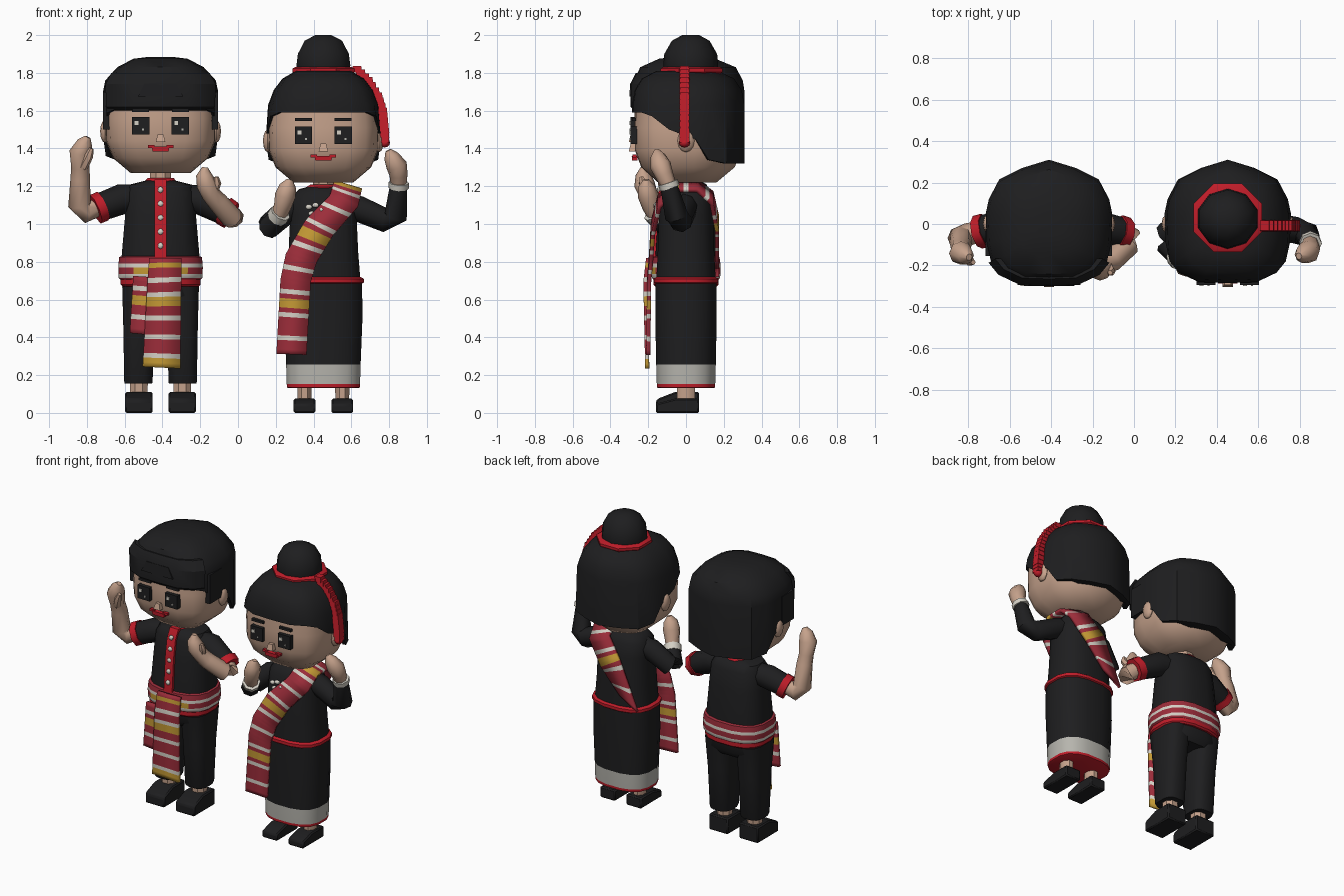
import bpy, bmesh, math
from mathutils import Vector

cube = bpy.data.objects.get("Cube")
if cube:
    bpy.data.objects.remove(cube)

COLORS = {
    "black": (0.013, 0.013, 0.014), "skin": (0.56, 0.36, 0.26), "red": (0.52, 0.012, 0.022),
    "crimson": (0.33, 0.026, 0.042), "white": (0.66, 0.63, 0.56), "gold": (0.55, 0.32, 0.035),
    "silver": (0.47, 0.46, 0.42),
}
MATS = {}
for key, rgb in COLORS.items():
    m = bpy.data.materials.new(key)
    m.use_nodes = True
    m.diffuse_color = (*rgb, 1)
    m.node_tree.nodes["Principled BSDF"].inputs["Base Color"].default_value = (*rgb, 1)
    MATS[key] = m
ORDER = list(COLORS)
MX, FX = -0.41, 0.452      # centre lines of the man and the woman


def finish(name, bm, angle=40, recalc=True):
    if recalc:
        bmesh.ops.recalc_face_normals(bm, faces=bm.faces)
    me = bpy.data.meshes.new(name)
    bm.to_mesh(me)
    bm.free()
    ob = bpy.data.objects.new(name, me)
    bpy.context.collection.objects.link(ob)
    used = sorted({p.material_index for p in me.polygons})
    for i in used:
        me.materials.append(MATS[ORDER[i]])
    for p in me.polygons:
        p.material_index = used.index(p.material_index)
    bpy.ops.object.select_all(action="DESELECT")
    ob.select_set(True)
    bpy.context.view_layer.objects.active = ob
    bpy.ops.object.shade_smooth_by_angle(angle=math.radians(angle))
    return ob


def loft(name, rings, mats, angle=40, rule=None):
    """Skin rings of points; mats is one colour or one per band."""
    if isinstance(mats, str):
        mats = [mats] * (len(rings) - 1)
    bm = bmesh.new()
    vs = [[bm.verts.new(p) for p in r] for r in rings]
    n = len(rings[0])
    for k, mat in enumerate(mats):
        for i in range(n):
            j = (i + 1) % n
            f = bm.faces.new((vs[k][i], vs[k][j], vs[k + 1][j], vs[k + 1][i]))
            f.material_index = ORDER.index((rule and rule(k, f)) or mat)
    bm.faces.new(vs[0][::-1]).material_index = ORDER.index(mats[0])
    bm.faces.new(vs[-1]).material_index = ORDER.index(mats[-1])
    return finish(name, bm, angle)


def body(name, cx, levels, mats, n=16, power=2.6, cy=0.0, **kw):
    """Upright part from (z, x radius, y radius) levels."""
    def ring(z, rx, ry):
        pts = []
        for i in range(n):
            a = math.tau * (i + 0.5) / n
            c, s = math.cos(a), math.sin(a)
            pts.append((cx + rx * math.copysign(abs(c) ** (2 / power), c),
                        cy + ry * math.copysign(abs(s) ** (2 / power), s), z))
        return pts
    return loft(name, [ring(*l) for l in levels], mats, **kw)


def limb(name, path, radii, mats, n=8):
    """Tapered tube through a path."""
    pts = [Vector(p) for p in path]
    rings = []
    for i, p in enumerate(pts):
        t = (pts[min(i + 1, len(pts) - 1)] - pts[max(i - 1, 0)]).normalized()
        u = t.cross(Vector((0, 1, 0.2))).normalized()
        w = t.cross(u)
        rings.append([p + radii[i] * (u * math.cos(math.tau * k / n) + w * math.sin(math.tau * k / n))
                      for k in range(n)])
    return loft(name, rings, mats, 50)


def box(name, c, size, mat, taper=1.0):
    x, y, z = c
    a, b, h = (s / 2 for s in size)
    sq = ((-a, -b), (a, -b), (a, b), (-a, b))
    return loft(name, [[(x + p * k, y + q * k, z + d) for p, q in sq]
                       for k, d in ((1, -h), (taper, h))], mat, 30)


def ball(name, c, size, mat, seg=8):
    bm = bmesh.new()
    bmesh.ops.create_uvsphere(bm, u_segments=seg, v_segments=6, radius=1)
    for v in bm.verts:
        v.co = Vector(c) + Vector([a * b for a, b in zip(v.co, size)])
    for f in bm.faces:
        f.material_index = ORDER.index(mat)
    return finish(name, bm, 60)


STRIPE = {"C": "crimson", "W": "white", "Y": "gold"}


def ribbon(name, pts, pattern, step=0.025):
    """Cloth band through (x, y, z, half width x, half width z), striped across."""
    rows, chars = [], 0
    for a, b in zip(pts, pts[1:]):
        n = max(1, round((Vector(b[:3]) - Vector(a[:3])).length / step))
        rows += [[p + (q - p) * i / n for p, q in zip(a, b)] for i in range(n)]
    rows.append(pts[-1])
    bm = bmesh.new()
    vs = [[bm.verts.new((x + s * hx, y, z + s * hz)) for s in (-1, 1)] for x, y, z, hx, hz in rows]
    for i in range(len(vs) - 1):
        f = bm.faces.new((vs[i][0], vs[i][1], vs[i + 1][1], vs[i + 1][0]))
        f.material_index = ORDER.index(STRIPE[pattern[i % len(pattern)]])
    ob = finish(name, bm)
    mod = ob.modifiers.new("thickness", "SOLIDIFY")
    mod.thickness, mod.offset = 0.022, 0


# Half outline of the head seen from above, back to front, with hairline heights
HALF = [(0, .31, 1.34), (.13, .27, 1.34), (.24, .215, 1.34), (.29, .12, 1.36), (.305, .05, 1.47),
        (.3, -.09, 1.52), (.28, -.18, 1.59), (.235, -.235, 1.61), (.14, -.28, 1.61), (0, -.285, 1.61)]
OUTLINE = HALF + [(-x, y, z) for x, y, z in HALF[-2:0:-1]]


def head(who, cx, dz, crown):
    def ring(z, sx, sy):
        return [(cx + x * sx, y * sy, (h + dz * .4) if z is None else z) for x, y, h in OUTLINE]
    loft(who + "_head", [ring(z + dz, s, s) for z, s in
                         ((1.27, .52), (1.35, .83), (1.44, .95), (1.56, .96), (1.7, .93))], "skin", 50)
    loft(who + "_hair", [ring(None, .93, .93), ring(None, 1, 1)] + [ring(*l) for l in crown], "black", 35)
    # Face
    for s in (-1, 1):
        ex, ez = cx + s * .105, 1.52 + dz
        ball(who + "_ear", (cx + s * .295, .0, 1.49 + dz), (.025, .045, .06), "skin")
        box(who + "_eye", (ex, -.277, ez), (.092, .036, .092), "black")
        box(who + "_eye_glint", (ex - .022, -.297, ez + .014), (.02, .006, .02), "white")
        box(who + "_eye_glint_small", (ex + .012, -.297, ez - .02), (.01, .006, .01), "silver")
        box(who + "_eyebrow", (ex, -.275, 1.602 + dz), (.09, .02, .016), "black")
        box(who + "_lip_corner", (cx + s * .05, -.272, 1.411 + dz), (.035, .02, .016), "red")
    box(who + "_nose", (cx, -.278, 1.455 + dz), (.05, .05, .04), "skin", .6)
    box(who + "_lips", (cx, -.272, 1.398 + dz), (.085, .028, .026), "red", 1.1)


head("man", MX, 0, [(1.7, 1, 1), (1.76, .96, .97), (1.83, .75, .85), (1.875, .47, .5), (1.885, .2, .2)])
head("woman", FX, -.05, [(1.63, .96, 1), (1.71, .86, .95), (1.77, .71, .82), (1.81, .48, .55)])

# Man's raised fringe and side locks
front = [(x, y) for x, y, _ in OUTLINE if y < -.1]
loft("man_fringe", [[(MX + x * k, y * k, z) for x, y in front]
                    for k, z in ((.96, 1.6), (1.03, 1.62), (1.04, 1.74), (.93, 1.8))], "black", 30)
box("man_fringe_peak", (MX, -.285, 1.71), (.24, .03, .07), "black", .7)
for s in (-1, 1):
    box("man_side_lock", (MX + s * .28, -.09, 1.6), (.05, .13, .2), "black")

# Woman's bun, red band and hanging tassel
body("hair_bun", FX, [(1.78, .14, .14), (1.84, .15, .145), (1.9, .142, .14), (1.97, .105, .1), (2, .045, .045)],
     "black", n=10, power=2, cy=.025)
body("bun_band", FX, [(1.795, .165, .165), (1.805, .178, .178), (1.822, .178, .178), (1.832, .16, .16)],
     "red", n=8, power=2, cy=.03)
TASSEL = [(.63, 1.82), (.69, 1.76), (.74, 1.68), (.765, 1.6), (.775, 1.5), (.775, 1.425)]
for (x0, z0), (x1, z1) in zip(TASSEL, TASSEL[1:]):
    for t in (0, .33, .67):
        box("tassel_bead", (x0 + (x1 - x0) * t, -.008, z0 + (z1 - z0) * t), (.052, .056, .034), "red", .85)
ball("tassel_end", (.775, -.008, 1.43), (.03, .03, .025), "red")

# Man's clothing
body("man_shirt", MX, [(.69, .205, .165), (.82, .21, .165), (1.05, .19, .15), (1.17, .182, .13),
                       (1.21, .16, .11), (1.23, .08, .075)], "black")
body("man_neck", MX, [(1.2, .06, .06), (1.32, .06, .06)], "skin", n=8, power=2)
body("man_collar", MX, [(1.2, .095, .095), (1.225, .088, .09), (1.243, .072, .075)], "red", n=12, power=2)
body("man_hem", MX, [(.67, .205, .165), (.68, .215, .175), (.72, .215, .175), (.73, .205, .165)], "red")
body("waist_sash", MX, [(.7, .21, .17), (.715, .225, .183), (.735, .226, .185), (.77, .227, .186),
                        (.79, .226, .185), (.825, .222, .18), (.832, .2, .16)],
     ["crimson", "white", "crimson", "white", "crimson", "crimson"],
     rule=lambda k, f: "gold" if k == 2 and f.calc_center_median().y < -.14 else None)
loft("shirt_placket", [[(MX + x, y + d, z) for x, y in ((-.032, -.012), (.032, -.012), (.032, .02), (-.032, .02))]
                       for d, z in ((-.168, .82), (-.152, 1.05), (-.132, 1.17), (-.1, 1.235))], "red", 30)
for i in range(5):
    ball("shirt_button", (MX, -.178 + .009 * i, .885 + .074 * i), (.017, .012, .017), "white", 6)
body("man_hips", MX, [(.58, .18, .12), (.62, .2, .15), (.7, .2, .155)], "black")
ribbon("sash_end_short", [(-.48, -.2, .72, .075, -.005), (-.495, -.205, .415, .078, -.008)], "CCWCYYCCWCCC")
ribbon("sash_end_long", [(-.385, -.2, .82, .085, 0), (-.39, -.215, .69, .09, .004), (-.405, -.205, .24, .1, -.005)],
       "CYCCWCCWYYCCWCCCWCCCWYY")

# Feet and trousers
for who, cx, dx, w, h in (("man", MX, .115, .073, .11), ("woman", FX, .1, .058, .075)):
    for s in (-1, 1):
        x = cx + s * dx
        prof = ((-.16, 0), (.07, 0), (.07, h), (-.06, h), (-.15, h * .68), (-.16, h * .55))
        shoe = loft(who + "_shoe", [[(x + e * w, y, z) for y, z in prof] for e in (-1, 1)], "black", 30)
        bev = shoe.modifiers.new("soft_edge", "BEVEL")
        bev.width, bev.segments = .008, 1
        body(who + "_ankle", x, [(h * .8, w * .68, .05), (.2, w * .72, .052)], "skin", n=8, power=2)
for s in (-1, 1):
    body("trouser_leg", MX + s * .117, [(.155, .074, .085), (.165, .077, .09), (.45, .082, .11), (.67, .088, .14)],
         "black", n=12, power=3)

# Woman's clothing
body("woman_blouse", FX, [(.69, .2, .16), (.85, .187, .152), (1.05, .178, .145), (1.14, .172, .13),
                          (1.185, .13, .1), (1.2, .07, .07)], "black")
body("woman_neck", FX, [(1.17, .06, .06), (1.3, .06, .06)], "skin", n=8, power=2)
body("woman_collar", FX, [(1.175, .1, .092), (1.195, .095, .09), (1.208, .072, .07)], "red", n=12, power=2)
body("skirt", FX, [(.132, .19, .15), (.135, .196, .156), (.152, .197, .157), (.255, .2, .16), (.5, .21, .165),
                   (.69, .208, .165)], ["red", "red", "silver", "black", "black"])
body("skirt_belt", FX, [(.68, .2, .16), (.69, .217, .173), (.71, .217, .173), (.72, .2, .158)], "red")
ribbon("shoulder_sash", [(.32, .165, .76, .065, .04), (.46, .165, 1.0, .068, -.04), (.565, .135, 1.14, .072, -.03),
                         (.58, .06, 1.2, .074, -.022), (.58, -.06, 1.2, .074, -.022), (.56, -.14, 1.12, .074, -.03),
                         (.43, -.175, .98, .075, -.038), (.335, -.185, .82, .082, -.022),
                         (.305, -.195, .7, .08, -.008), (.283, -.2, .31, .08, -.003)],
       "CCCCWCCCCWCYYCW")
for dx, dz in ((-.045, .03), (-.01, .04), (.02, .015), (.0, -.015), (.04, -.03), (-.03, -.005)):
    ball("brooch_piece", (.42 + dx, -.158, 1.06 + dz), (.02, .014, .014), "white", 6)

# Arms: sleeve, trim, forearm and hand
limb("man_right_sleeve", [(-.54, 0, 1.14), (-.62, -.01, 1.13), (-.74, -.035, 1.085)], (.07, .082, .075), "black")
limb("man_right_cuff", [(-.715, -.03, 1.095), (-.755, -.04, 1.078)], (.083, .082), "red")
limb("man_right_forearm", [(-.74, -.035, 1.09), (-.8, -.05, 1.06), (-.84, -.07, 1.1), (-.835, -.1, 1.24),
                           (-.835, -.12, 1.3), (-.835, -.14, 1.38), (-.81, -.155, 1.43), (-.795, -.16, 1.46)],
     (.05, .057, .06, .052, .048, .058, .042, .016), "skin")
limb("man_right_thumb", [(-.82, -.15, 1.3), (-.79, -.18, 1.36), (-.775, -.185, 1.4)], (.025, .024, .012), "skin", 6)
limb("man_left_sleeve", [(-.28, 0, 1.14), (-.2, -.01, 1.13), (-.06, -.04, 1.06)], (.07, .082, .072), "black")
limb("man_left_cuff", [(-.075, -.035, 1.07), (-.035, -.045, 1.045)], (.08, .077), "red")
limb("man_left_forearm", [(-.06, -.04, 1.06), (-.02, -.06, 1.03), (-.03, -.1, 1.03), (-.11, -.18, 1.12),
                          (-.145, -.2, 1.16), (-.165, -.22, 1.21), (-.18, -.225, 1.26), (-.175, -.225, 1.3)],
     (.05, .056, .058, .054, .05, .055, .042, .016), "skin")
limb("man_left_thumb", [(-.13, -.2, 1.17), (-.11, -.23, 1.22), (-.115, -.235, 1.25)], (.025, .022, .012), "skin", 6)
limb("woman_right_sleeve", [(.34, 0, 1.11), (.27, -.01, 1.08), (.16, -.05, .985), (.165, -.1, .98), (.215, -.16, 1.04)],
     (.06, .07, .065, .06, .05), "black")
limb("woman_right_bracelet", [(.205, -.15, 1.03), (.225, -.175, 1.06)], (.056, .056), "white")
limb("woman_right_hand", [(.21, -.155, 1.035), (.235, -.185, 1.09), (.25, -.2, 1.15), (.265, -.21, 1.2),
                          (.275, -.21, 1.235)], (.042, .046, .055, .045, .016), "skin")
limb("woman_left_sleeve", [(.56, 0, 1.11), (.64, -.01, 1.08), (.78, -.03, 1.02), (.835, -.05, 1.04), (.85, -.09, 1.2)],
     (.06, .07, .065, .062, .046), "black")
limb("woman_left_bracelet", [(.85, -.085, 1.19), (.852, -.095, 1.22)], (.054, .054), "white")
limb("woman_left_hand", [(.85, -.09, 1.2), (.85, -.115, 1.26), (.84, -.135, 1.31), (.81, -.15, 1.36),
                         (.795, -.155, 1.39)], (.04, .048, .056, .04, .016), "skin")
